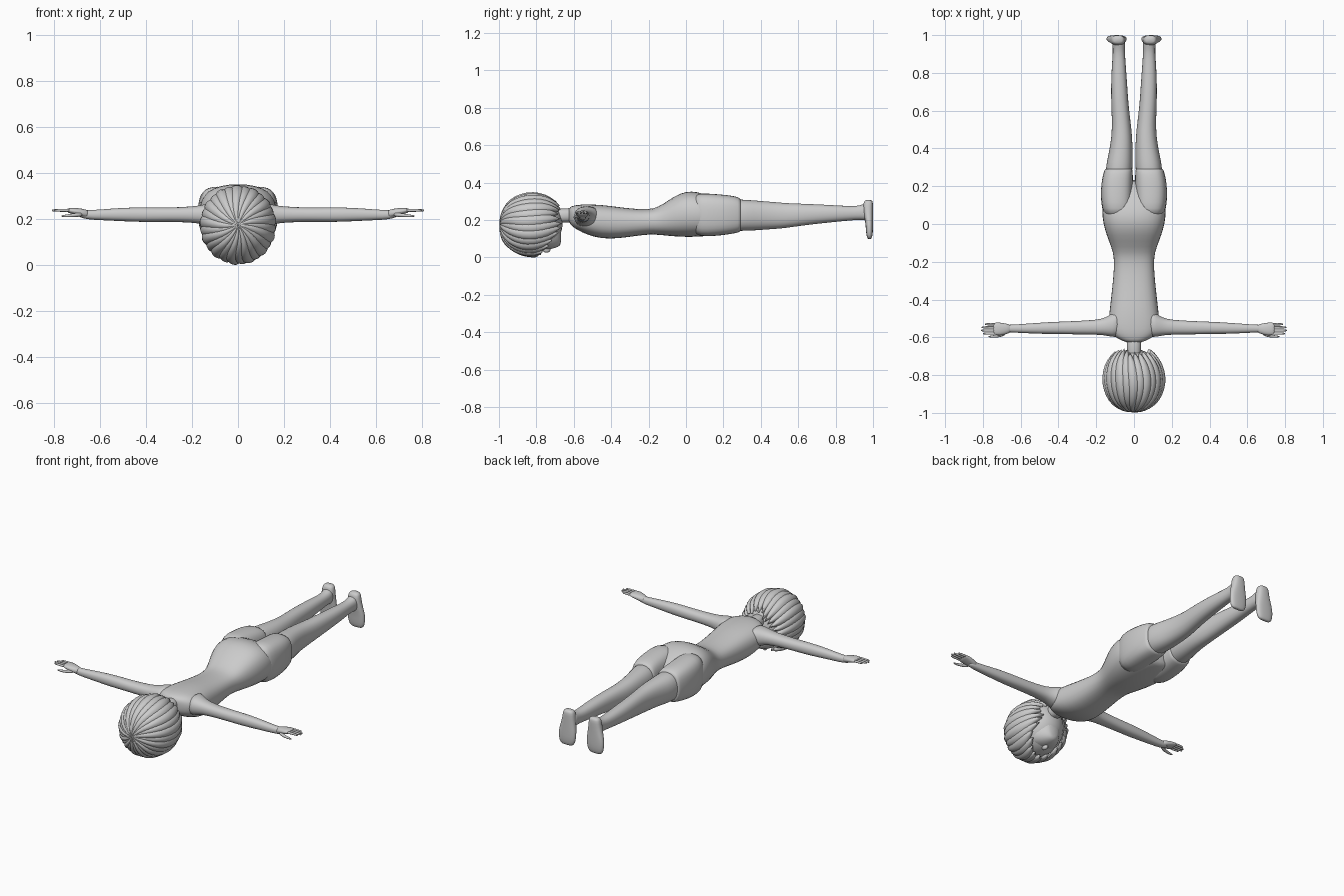
import bpy, math, random
from mathutils import Vector

if "Cube" in bpy.data.objects:
    bpy.data.objects.remove(bpy.data.objects["Cube"])

random.seed(4)
grey = bpy.data.materials.new("plain grey")
grey.diffuse_color = (0.6, 0.6, 0.6, 1)
grey.use_nodes = True
grey.node_tree.nodes["Principled BSDF"].inputs["Base Color"].default_value = grey.diffuse_color


def make(name, verts, faces, mirror=False, subsurf=1):
    mesh = bpy.data.meshes.new(name)
    mesh.from_pydata(verts, [], faces)
    mesh.materials.append(grey)
    mesh.shade_smooth()
    ob = bpy.data.objects.new(name, mesh)
    bpy.context.collection.objects.link(ob)
    if mirror:
        ob.modifiers.new("mirror", 'MIRROR').use_mirror_merge = False
    if subsurf:
        ob.modifiers.new("smooth", 'SUBSURF').levels = subsurf
    return ob


def loft(name, axis, sections, mirror=False, power=2.3, n=16):
    """Skin rounded sections (position, min_a, max_a, min_b, max_b) along an axis."""
    verts, faces = [], []
    for p, a0, a1, b0, b1 in sections:
        for i in range(n):
            t = 2 * math.pi * i / n
            c, s = math.cos(t), math.sin(t)
            a = (a0 + a1) / 2 + (a1 - a0) / 2 * math.copysign(abs(c) ** (2 / power), c)
            b = (b0 + b1) / 2 + (b1 - b0) / 2 * math.copysign(abs(s) ** (2 / power), s)
            verts.append({'x': (p, a, b), 'y': (a, p, b), 'z': (a, b, p)}[axis])
    for k in range(len(sections) - 1):
        for i in range(n):
            j = (i + 1) % n
            quad = (k * n + i, k * n + j, k * n + n + j, k * n + n + i)
            faces.append(quad[::-1] if axis == 'y' else quad)
    first, last = list(range(n)), list(range(len(verts) - n, len(verts)))
    faces += [first, last[::-1]] if axis == 'y' else [first[::-1], last]
    return make(name, verts, faces, mirror)


def ball(name, centre, radii, mirror=False):
    bpy.ops.mesh.primitive_uv_sphere_add(segments=28, ring_count=18, location=(0, 0, 0))
    ob = bpy.context.object
    ob.name = name
    for v in ob.data.vertices:
        v.co = [c + r * q for c, r, q in zip(centre, radii, v.co)]
    ob.data.materials.append(grey)
    ob.data.shade_smooth()
    if mirror:
        ob.modifiers.new("mirror", 'MIRROR')
    return ob


# Torso down to the crotch
torso = [(-.63, .035, .19, .265), (-.61, .085, .165, .275), (-.58, .125, .145, .283),
         (-.53, .14, .12, .285), (-.45, .13, .097, .283), (-.36, .12, .10, .27),
         (-.27, .11, .113, .26), (-.20, .107, .122, .258), (-.15, .112, .12, .268),
         (-.09, .135, .113, .31), (-.03, .158, .108, .347), (.03, .17, .107, .358),
         (.09, .173, .11, .345), (.15, .15, .116, .315), (.20, .11, .122, .28),
         (.235, .06, .135, .24)]
loft("torso", 'y', [(y, -w, w, a, b) for y, w, a, b in torso], power=2.5)
loft("neck", 'y', [(-.74, -.042, .042, .175, .26), (-.66, -.036, .036, .19, .26),
                   (-.59, -.045, .045, .18, .27)])

# Short trouser legs with a hem, then bare legs
loft("shorts_leg", 'y', [(.03, .02, .15, .13, .33), (.08, .006, .172, .11, .346),
                         (.15, .005, .178, .112, .341), (.22, .005, .174, .12, .335),
                         (.265, .005, .164, .128, .328), (.29, .006, .157, .135, .318),
                         (.293, .012, .15, .145, .308)], True, 2.8)
loft("leg", 'y', [(.2, .015, .15, .14, .31), (.30, .006, .152, .14, .312),
                  (.36, .006, .138, .142, .306), (.43, .007, .124, .148, .301),
                  (.50, .012, .118, .152, .294), (.56, .02, .118, .16, .29),
                  (.65, .03, .122, .173, .287), (.75, .036, .122, .184, .282),
                  (.84, .043, .118, .193, .277), (.91, .048, .112, .20, .273),
                  (.95, .047, .114, .20, .285), (.98, .047, .12, .19, .298)], True)
loft("foot", 'z', [(.098, .068, .12, .975, .988), (.104, .05, .138, .967, .995),
                   (.135, .038, .147, .962, 1.0), (.18, .036, .147, .96, 1.0),
                   (.22, .042, .135, .952, 1.0), (.26, .046, .125, .945, 1.0),
                   (.295, .05, .12, .948, 1.0), (.308, .06, .11, .96, .993)], True, 2.6)

# Arms, hands and fingers
loft("arm", 'x', [(.07, -.605, -.44, .15, .28), (.12, -.598, -.475, .165, .272),
                  (.155, -.59, -.497, .178, .262), (.20, -.586, -.507, .184, .255),
                  (.30, -.585, -.513, .188, .25), (.41, -.583, -.517, .186, .252),
                  (.50, -.582, -.522, .19, .25), (.60, -.577, -.53, .195, .242),
                  (.66, -.574, -.533, .198, .238), (.70, -.572, -.536, .21, .24)], True)
loft("palm", 'x', [(.645, -.572, -.535, .203, .237), (.675, -.584, -.527, .208, .245),
                   (.71, -.592, -.521, .218, .25), (.735, -.588, -.521, .226, .249),
                   (.745, -.583, -.525, .23, .245)], True)
for k, tip in enumerate((.80, .812, .808, .79)):
    y = -.580 + k * .0165
    loft("finger_%d" % (k + 1), 'x', [(.725, y - .007, y + .007, .23, .246),
         (.765, y - .007, y + .007, .231, .245), (tip - .008, y - .006, y + .006, .232, .244),
         (tip, y - .003, y + .003, .235, .241)], True, n=8)
loft("thumb", 'x', [(.675, -.587, -.562, .21, .232), (.71, -.602, -.582, .208, .226),
                    (.75, -.603, -.589, .207, .22), (.772, -.599, -.592, .21, .216)], True, n=8)

# Head, facing down
ball("head", (0, -.815, .18), (.138, .155, .15))
loft("jaw", 'y', [(-.84, -.11, .11, .05, .2), (-.77, -.11, .11, .04, .22),
                  (-.72, -.085, .085, .042, .22), (-.68, -.05, .05, .055, .2),
                  (-.667, -.025, .025, .07, .16)])
ball("nose", (0, -.745, .04), (.013, .02, .015))
ball("ear", (.132, -.755, .17), (.016, .032, .024), True)

# Hair: under cap plus long locks sweeping from the crown to pointed tips
centre = Vector((0, -.822, .174))


def hair_point(angle, t, lift):
    r = Vector((.156 * math.sin(t) * math.sin(angle), -.172 * math.cos(t),
                .162 * math.sin(t) * math.cos(angle)))
    return centre + r * (1 + lift)


def lock(name, angle, reach, width, lift):
    rows, cols, verts, faces = 14, 6, [], []
    for layer in (0, 1):
        for r in range(rows + 1):
            f = r / rows
            t = .02 + f * reach
            taper = 1 if f < .7 else math.sqrt(max(0, 1 - ((f - .7) / .3) ** 2)) * .97 + .03
            for c in range(cols + 1):
                u = 2 * c / cols - 1
                a = angle + .22 * math.sin(f * 3) + u * width * taper
                bulge = lift + .06 * (1 - u * u) * min(1, f * 3) if layer == 0 else -.04
                verts.append(hair_point(a, t, bulge))
    w, half = cols + 1, (rows + 1) * (cols + 1)
    for r in range(rows):
        for c in range(cols):
            q = (r * w + c, r * w + c + 1, r * w + w + c + 1, r * w + w + c)
            faces += [q, tuple(i + half for i in q[::-1])]
        for c in (0, cols):
            q = (r * w + c, r * w + w + c, r * w + w + c + half, r * w + c + half)
            faces.append(q if c == 0 else q[::-1])
    for c in range(cols):
        faces += [(rows * w + c, rows * w + c + 1, rows * w + c + 1 + half, rows * w + c + half)]
    ob = make(name, verts, faces, subsurf=0)
    bpy.context.view_layer.objects.active = ob
    ob.select_set(True)
    bpy.ops.object.mode_set(mode='EDIT')
    bpy.ops.mesh.select_all(action='SELECT')
    bpy.ops.mesh.normals_make_consistent(inside=False)
    bpy.ops.object.mode_set(mode='OBJECT')
    bpy.ops.object.shade_smooth_by_angle(angle=math.radians(40))
    ob.select_set(False)


bpy.ops.object.select_all(action='DESELECT')
count = 26
for i in range(count):
    angle = 2 * math.pi * i / count
    # Fringe locks over the face are shorter than those at the back and sides
    front = max(0, -math.cos(angle + .1))
    reach = 2.55 - .75 * front ** 2 + random.uniform(-.12, .1)
    lock("hair_lock_%d" % (i + 1), angle, reach, .17, .0 + .018 * (i % 2))
